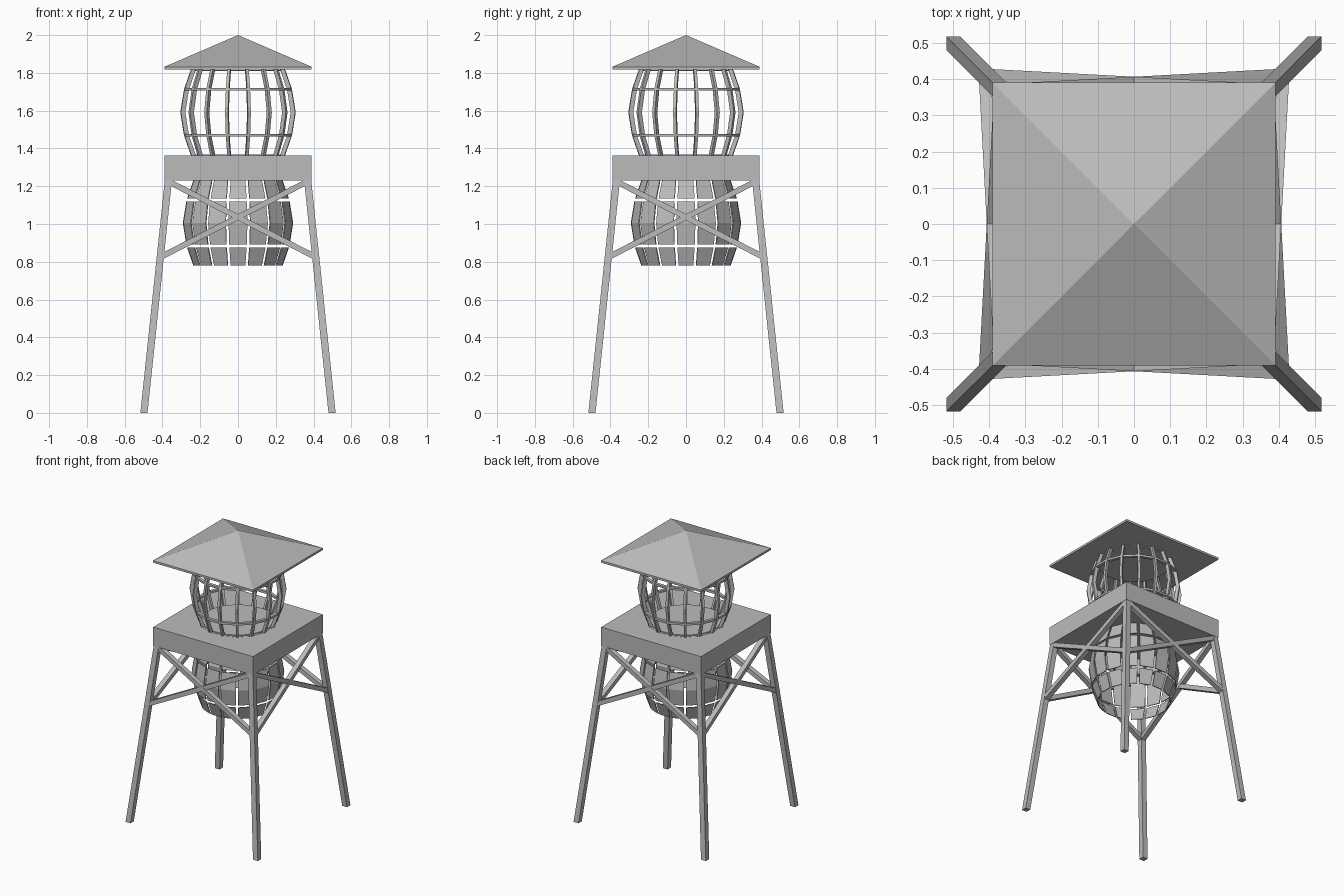
import bpy, bmesh
from math import pi, sin, cos
from mathutils import Vector, Matrix

if "Cube" in bpy.data.objects:
    bpy.data.objects.remove(bpy.data.objects["Cube"])

GREY = (0.5, 0.5, 0.5, 1)
mat = bpy.data.materials.new("weathered grey")
mat.use_nodes = True
mat.diffuse_color = GREY
mat.node_tree.nodes["Principled BSDF"].inputs["Base Color"].default_value = GREY

SIDES = 16
STEP = 2 * pi / SIDES
# Barrel profile: height from the middle, corner radius
PROFILE = [(-0.235, 0.238), (-0.122, 0.278), (0, 0.298), (0.122, 0.278), (0.235, 0.238)]
CAGE_Z, SHELL_Z = 1.591, 1.005


def finish(name, bm):
    bmesh.ops.recalc_face_normals(bm, faces=bm.faces)
    mesh = bpy.data.meshes.new(name)
    bm.to_mesh(mesh)
    bm.free()
    mesh.materials.append(mat)
    obj = bpy.data.objects.new(name, mesh)
    bpy.context.collection.objects.link(obj)
    return obj


def loft(bm, sections, closed=False):
    """Skin a run of equal-sized cross-sections, capping the ends."""
    rings = [[bm.verts.new(p) for p in s] for s in sections]
    n = len(rings[0])
    pairs = list(zip(rings, rings[1:])) + ([(rings[-1], rings[0])] if closed else [])
    for a, b in pairs:
        for i in range(n):
            j = (i + 1) % n
            bm.faces.new((a[i], a[j], b[j], b[i]))
    if not closed:
        bm.faces.new(rings[0])
        bm.faces.new(rings[-1])


def section(centre, u, v):
    """Rectangle around a centre, spanned by two half-extent vectors."""
    c, u, v = Vector(centre), Vector(u), Vector(v)
    return [c - u - v, c + u - v, c + u + v, c - u + v]


def square(half, z):
    return section((0, 0, z), (half, 0, 0), (0, half, 0))


def radius_at(z):
    for (z0, r0), (z1, r1) in zip(PROFILE, PROFILE[1:]):
        if z <= z1:
            return r0 + (r1 - r0) * (z - z0) / (z1 - z0)
    return PROFILE[-1][1]


# Roof: thin eave slab rising to a point
bm = bmesh.new()
loft(bm, [square(0.39, 1.817), square(0.39, 1.832), square(0.0005, 2.0)])
finish("roof", bm)

# Platform
bm = bmesh.new()
loft(bm, [square(0.39, 1.23), square(0.39, 1.362)])
finish("platform", bm)


# Splayed legs with level square ends
def leg_centre(z):
    return 0.498 - 0.105 * z


for sx, side in ((1, "left"), (-1, "right")):
    for sy, end in ((-1, "front"), (1, "back")):
        bm = bmesh.new()
        loft(bm, [section((sx * leg_centre(z), sy * leg_centre(z), z),
                          (0.019, 0, 0), (0, 0.019, 0)) for z in (0, 1.24)])
        finish(f"{end}_{side}_leg", bm)

# Crossed braces between each pair of legs
LOW, HIGH = 0.83, 1.225
for k, side in enumerate(("front", "left", "back", "right")):
    bm = bmesh.new()
    for s in (-1, 1):
        ends = ((-s * 0.4, LOW), (s * 0.368, HIGH))
        loft(bm, [section((x, -leg_centre(z), z), (0, 0.017, 0), (0, 0, 0.017))
                  for x, z in ends])
    bmesh.ops.rotate(bm, verts=bm.verts, matrix=Matrix.Rotation(k * pi / 2, 3, "Z"))
    finish(f"{side}_cross_brace", bm)

# Barrel cage: upright bars at the corners
bm = bmesh.new()
for i in range(SIDES):
    a = (i + 0.5) * STEP
    out, along = Vector((cos(a), sin(a), 0)), Vector((-sin(a), cos(a), 0))
    loft(bm, [section(out * r + Vector((0, 0, CAGE_Z + z)), out * 0.012, along * 0.008)
              for z, r in PROFILE])
finish("cage_bars", bm)

# Barrel cage: hoops at every level except the middle
bm = bmesh.new()
for z, r in PROFILE:
    if z == 0:
        continue
    ring = []
    for i in range(SIDES):
        a = (i + 0.5) * STEP
        out = Vector((cos(a), sin(a), 0))
        ring.append(section(out * r + Vector((0, 0, CAGE_Z + z)), out * 0.011, (0, 0, 0.007)))
    loft(bm, ring, closed=True)
finish("cage_hoops", bm)

# Round end plates of the cage
for name, z in (("cage_floor", 1.366), ("cage_ceiling", 1.813)):
    bm = bmesh.new()
    bmesh.ops.create_cone(bm, cap_ends=True, segments=SIDES, radius1=0.235, radius2=0.235,
                          depth=0.006, matrix=Matrix.Translation((0, 0, z))
                          @ Matrix.Rotation(STEP / 2, 4, "Z"))
    finish(name, bm)

# Hanging barrel shell: separate panels with gaps on every side
GAP = 0.008
ROWS = ((-0.226, -0.122 - GAP), (-0.122 + GAP, 0, 0.122 - GAP), (0.122 + GAP, 0.23))
bm = bmesh.new()
for i in range(SIDES):
    a = i * STEP
    out, along = Vector((cos(a), sin(a), 0)), Vector((-sin(a), cos(a), 0))
    for row in ROWS:
        panel = []
        for z in row:
            r = radius_at(z)
            centre = out * (r * cos(STEP / 2) - 0.003) + Vector((0, 0, SHELL_Z + z))
            panel.append(section(centre, along * (r * sin(STEP / 2) - GAP), out * 0.003))
        loft(bm, panel)
finish("barrel_panels", bm)
